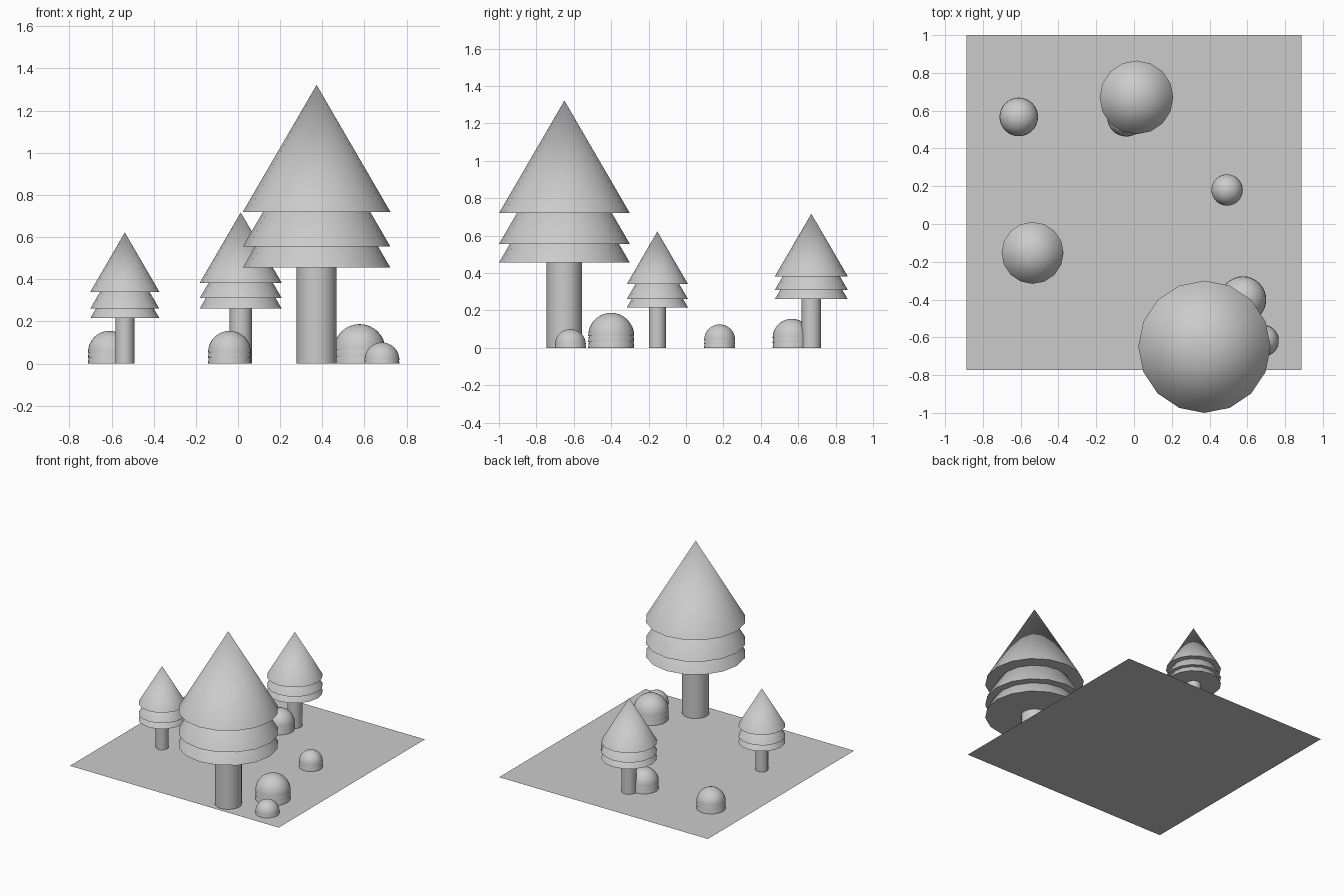
import bpy
import bmesh
import math
from mathutils import Matrix

cube = bpy.data.objects.get("Cube")
if cube:
    bpy.data.objects.remove(cube, do_unlink=True)


def finish(name, bm, location=(0, 0, 0), smooth=True):
    mesh = bpy.data.meshes.new(name)
    bm.to_mesh(mesh)
    bm.free()
    obj = bpy.data.objects.new(name, mesh)
    obj.location = location
    bpy.context.collection.objects.link(obj)
    if smooth:
        bpy.ops.object.select_all(action="DESELECT")
        obj.select_set(True)
        bpy.context.view_layer.objects.active = obj
        bpy.ops.object.shade_smooth_by_angle(angle=math.radians(35))
    return obj


def cone(bm, bottom, top, r_bottom, r_top):
    bmesh.ops.create_cone(
        bm, cap_ends=True, segments=16, radius1=r_bottom, radius2=r_top,
        depth=top - bottom, matrix=Matrix.Translation((0, 0, (bottom + top) / 2)))


def tree(name, x, y, radius, bases, apex, trunk_radius):
    # Trunk reaches just inside the lowest tier
    bm = bmesh.new()
    cone(bm, 0, bases[0] + 0.01, trunk_radius, trunk_radius)
    finish(name + "_trunk", bm, (x, y, 0))
    # Identical stacked cones form the foliage
    bm = bmesh.new()
    height = apex - bases[-1]
    for base in bases:
        cone(bm, base, base + height, radius, 0)
    finish(name + "_foliage", bm, (x, y, 0))


def bush(name, x, y, radius, height, tiers):
    # Equal half spheres, each lifted a little above the last
    bm = bmesh.new()
    step = (height - radius) / (tiers - 1)
    for i in range(tiers):
        part = bmesh.new()
        bmesh.ops.create_uvsphere(part, u_segments=32, v_segments=16, radius=radius)
        bmesh.ops.bisect_plane(
            part, geom=part.verts[:] + part.edges[:] + part.faces[:],
            plane_co=(0, 0, 0), plane_no=(0, 0, 1), clear_inner=True)
        bmesh.ops.holes_fill(part, edges=[e for e in part.edges if e.is_boundary])
        bmesh.ops.recalc_face_normals(part, faces=part.faces)
        bmesh.ops.translate(part, verts=part.verts, vec=(0, 0, i * step))
        temp = bpy.data.meshes.new("tier")
        part.to_mesh(temp)
        part.free()
        bm.from_mesh(temp)
        bpy.data.meshes.remove(temp)
    finish(name, bm, (x, y, 0))


# Flat square of ground
bm = bmesh.new()
bmesh.ops.create_grid(bm, x_segments=1, y_segments=1, size=0.886)
finish("ground_sheet", bm, (0, 0.114, 0), smooth=False)

# Trees
tree("large_tree", 0.373, -0.65, 0.35, (0.455, 0.555, 0.72), 1.322, 0.095)
tree("back_tree", 0.013, 0.67, 0.195, (0.26, 0.31, 0.382), 0.717, 0.053)
tree("right_tree", -0.537, -0.153, 0.164, (0.215, 0.26, 0.34), 0.622, 0.045)

# Bushes
bush("back_right_bush", -0.61, 0.567, 0.102, 0.155, 3)
bush("back_middle_bush", -0.04, 0.565, 0.102, 0.155, 3)
bush("side_bush", 0.493, 0.18, 0.083, 0.125, 3)
bush("front_large_bush", 0.577, -0.4, 0.123, 0.187, 3)
bush("front_small_bush", 0.683, -0.618, 0.083, 0.1, 2)
